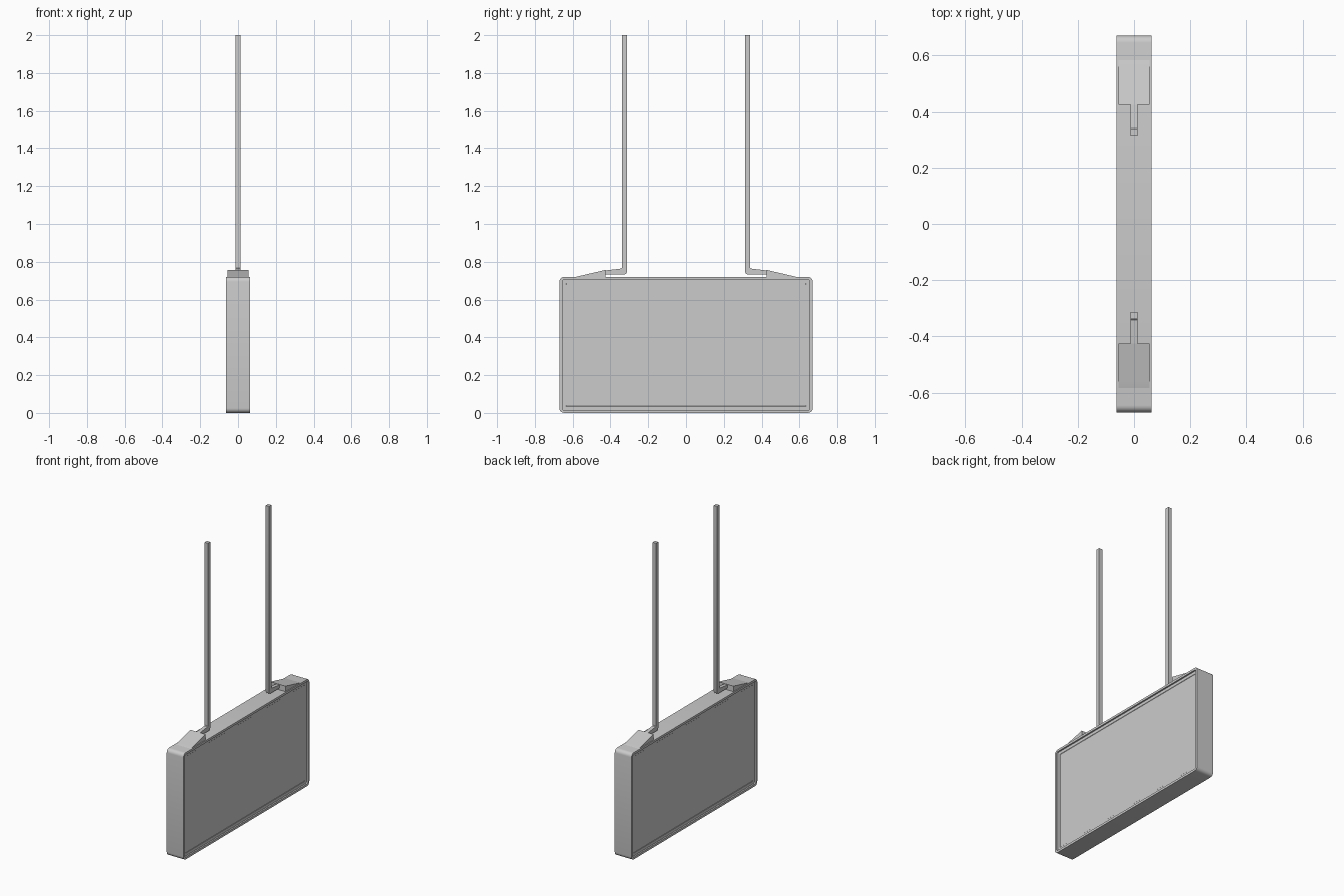
import bpy, bmesh, math

if "Cube" in bpy.data.objects:
    bpy.data.objects.remove(bpy.data.objects["Cube"])

HX, HY, H = 0.0625, 0.67, 0.72     # half depth, half width, height of the housing
R = 0.025                          # housing corner radius


def finish(name, bm, smooth=True):
    bmesh.ops.recalc_face_normals(bm, faces=bm.faces)
    mesh = bpy.data.meshes.new(name)
    bm.to_mesh(mesh)
    bm.free()
    ob = bpy.data.objects.new(name, mesh)
    bpy.context.collection.objects.link(ob)
    if smooth:
        bpy.ops.object.select_all(action='DESELECT')
        ob.select_set(True)
        bpy.context.view_layer.objects.active = ob
        bpy.ops.object.shade_smooth_by_angle(angle=math.radians(35))
    return ob


def rounded_loop(bm, x, inset, seg=5):
    """Rounded rectangle in the yz plane, pulled in by inset."""
    r = max(R - inset, 0.004)
    cy, cz = HY - inset - r, H / 2 - inset - r
    verts = []
    for i, (sy, sz) in enumerate([(1, 1), (-1, 1), (-1, -1), (1, -1)]):
        for k in range(seg + 1):
            a = math.pi / 2 * (i + k / seg)
            verts.append(bm.verts.new((x, sy * cy + r * math.cos(a),
                                       H / 2 + sz * cz + r * math.sin(a))))
    return verts


def extrude_profile(name, profile, half):
    """Extrude a yz outline symmetrically along x."""
    bm = bmesh.new()
    a = [bm.verts.new((-half, y, z)) for y, z in profile]
    b = [bm.verts.new((half, y, z)) for y, z in profile]
    bm.faces.new(a)
    bm.faces.new(b)
    n = len(a)
    for i in range(n):
        j = (i + 1) % n
        bm.faces.new((a[i], a[j], b[j], b[i]))
    return finish(name, bm)


# Housing: rim, recessed groove and stepped screen on both faces
steps = [(HX - 0.012, 0.036), (HX - 0.010, 0.034), (HX - 0.010, 0.015),
         (HX, 0.015), (HX, 0.0)]
sections = [(-x, i) for x, i in steps] + [(x, i) for x, i in reversed(steps)]
bm = bmesh.new()
loops = [rounded_loop(bm, x, i) for x, i in sections]
for a, b in zip(loops, loops[1:]):
    for i in range(len(a)):
        j = (i + 1) % len(a)
        bm.faces.new((a[i], a[j], b[j], b[i]))
bm.faces.new(loops[0])
bm.faces.new(loops[-1])
finish("housing", bm)

# Hanging hardware, once per end
wedge = [(0.60, 0.715), (0.58, 0.721), (0.56, 0.7255), (0.425, 0.757), (0.425, 0.715)]
rod = [(0.45, 0.733), (0.326, 0.733), (0.317, 0.736), (0.313, 0.745),
       (0.313, 2.0), (0.338, 2.0), (0.338, 0.768), (0.342, 0.764), (0.45, 0.751)]
for side, tag in ((1, "right"), (-1, "left")):
    extrude_profile("bracket_" + tag, [(side * y, z) for y, z in wedge], 0.056)
    extrude_profile("hanger_rod_" + tag, [(side * y, z) for y, z in rod], 0.0125)
